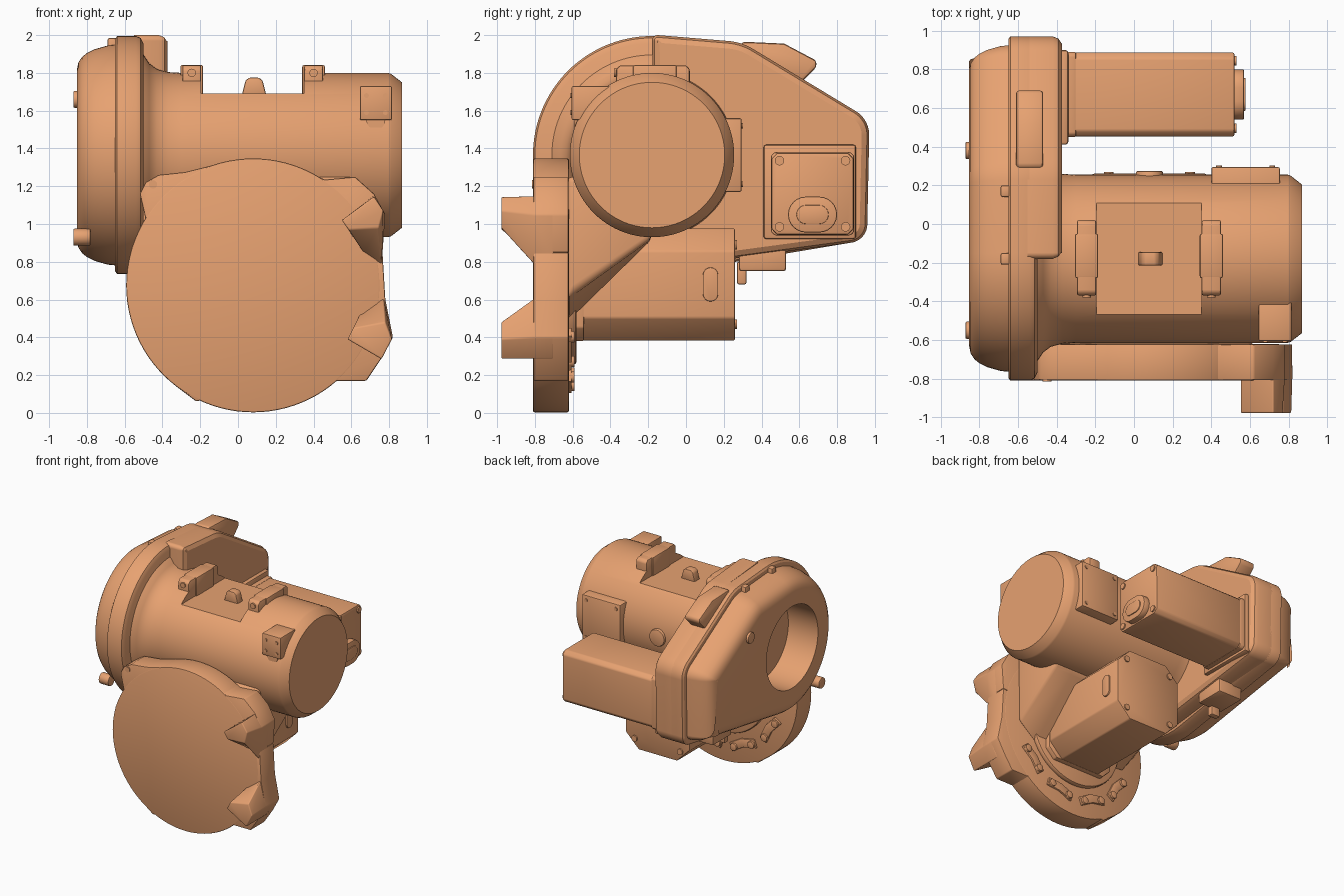
import bpy, bmesh, math
from mathutils import Vector, Matrix

if "Cube" in bpy.data.objects:
    bpy.data.objects.remove(bpy.data.objects["Cube"])

I = Matrix.Identity(4)
PAINT = bpy.data.materials.new("tan_paint")
PAINT.diffuse_color = (0.80, 0.36, 0.165, 1)
PAINT.use_nodes = True
PAINT.node_tree.nodes["Principled BSDF"].inputs["Base Color"].default_value = PAINT.diffuse_color

def make(name, rings, bevel=0.0, seg=3, mat=I):
    """Capped loft through rings of equal point count."""
    bm = bmesh.new()
    loops = [[bm.verts.new(mat @ Vector(p)) for p in r] for r in rings]
    n = len(loops[0])
    for a, b in zip(loops, loops[1:]):
        for i in range(n):
            bm.faces.new((a[i], a[(i + 1) % n], b[(i + 1) % n], b[i]))
    bm.faces.new(loops[0])
    bm.faces.new(loops[-1])
    bmesh.ops.recalc_face_normals(bm, faces=bm.faces)
    me = bpy.data.meshes.new(name)
    bm.to_mesh(me)
    bm.free()
    me.materials.append(PAINT)
    ob = bpy.data.objects.new(name, me)
    bpy.context.collection.objects.link(ob)
    if bevel:
        m = ob.modifiers.new("bevel", 'BEVEL')
        m.width, m.segments, m.limit_method = bevel, seg, 'ANGLE'
        m.angle_limit = math.radians(32)
    return ob

def at(axis, t, u, v):
    return {'x': (t, u, v), 'y': (u, t, v), 'z': (u, v, t)}[axis]

def prism(name, pts, axis, a, b, bevel=0.0, mat=I):
    return make(name, [[at(axis, t, u, v) for u, v in pts] for t in (a, b)], bevel, 2, mat)

def circle(u, v, r, n=64):
    return [(u + r * math.cos(2 * math.pi * i / n), v + r * math.sin(2 * math.pi * i / n)) for i in range(n)]

def rect(u0, u1, v0, v1, c=0.0):
    if not c:
        return [(u0, v0), (u1, v0), (u1, v1), (u0, v1)]
    return [(u0 + c, v0), (u1 - c, v0), (u1, v0 + c), (u1, v1 - c),
            (u1 - c, v1), (u0 + c, v1), (u0, v1 - c), (u0, v0 + c)]

def oval(cu, cv, r, flat):
    """Stadium outline, long in v."""
    a = [(r * math.cos(math.pi * i / 12), flat + r * math.sin(math.pi * i / 12)) for i in range(13)]
    return [(cu + u, cv + v) for u, v in a + [(-u, -v) for u, v in a]]

def box(name, x0, x1, y0, y1, z0, z1, bevel=0.0):
    return prism(name, rect(x0, x1, y0, y1), 'z', z0, z1, bevel)

def cyl(name, axis, u, v, r, a, b, bevel=0.0, mat=I, n=24):
    return prism(name, circle(u, v, r, n), axis, a, b, bevel, mat)

def hull(circles, inset=0.0, n=120):
    """Outline around several circles (y, z, r), shrunk by inset."""
    out = []
    for i in range(n):
        d = Vector((math.cos(2 * math.pi * i / n), math.sin(2 * math.pi * i / n)))
        u, v, r = max(circles, key=lambda c: c[0] * d.x + c[1] * d.y + c[2])
        out.append((u + (r - inset) * d.x, v + (r - inset) * d.y))
    return out

def shell(name, circles, steps):
    return make(name, [[(x, u, v) for u, v in hull(circles, k)] for x, k in steps])

def cut(target, cutter):
    m = target.modifiers.new("cut", 'BOOLEAN')
    m.operation, m.object, m.solver = 'DIFFERENCE', cutter, 'EXACT'
    cutter.hide_render = True
    cutter.hide_set(True)

CY, CZ = -0.18, 1.365   # main motor axis

# gear housing and its domed cover
SIDE = [(CY, CZ, 0.63), (0.2, 1.67, 0.30), (0.82, 1.47, 0.15), (0.86, 1.0, 0.10)]
housing = shell("gear_housing", SIDE, [(-0.65, 0.015), (-0.64, 0), (-0.54, 0), (-0.515, 0.01), (-0.50, 0.04)])
cover = shell("gear_cover", SIDE, [(-0.64, 0.045), (-0.69, 0.05), (-0.76, 0.07), (-0.80, 0.09),
                                   (-0.825, 0.11), (-0.845, 0.14), (-0.853, 0.18)])
bore = cyl("bore_cutter", 'x', CY, CZ, 0.34, -1.0, -0.58, n=64)
cut(cover, bore)
cut(housing, bore)
REAR = [(-0.15, 1.97, 0.03), (0.2, 1.67, 0.30), (0.82, 1.47, 0.15), (0.86, 1.0, 0.10), (-0.1, 0.83, 0.06)]
shell("housing_rear_body", REAR, [(-0.55, 0), (-0.42, 0), (-0.39, 0.012), (-0.372, 0.04)])
prism("top_rib", [(0.25, 1.9), (0.3, 1.965), (0.52, 1.955), (0.69, 1.865), (0.69, 1.83), (0.6, 1.74)],
      'x', -0.61, -0.47, 0.015)
for y, z in ((0.38, 1.66), (-0.55, 0.93)):
    cyl("cover_bolt", 'x', y, z, 0.045, -0.872, -0.78, 0.008)
for y, z in ((0.17, 1.93), (CY, 1.95)):
    box("cover_clip", -0.69, -0.64, y - 0.03, y + 0.03, z - 0.08, z + 0.035, 0.01)
box("housing_foot", -0.62, -0.40, 0.28, 0.53, 0.75, 0.9, 0.015)
box("foot_tab", -0.58, -0.5, 0.27, 0.32, 0.68, 0.8, 0.01)

# main motor barrel with machined flat on top
prof = [(-0.56, 0.56), (-0.50, 0.53), (-0.47, 0.485), (-0.43, 0.455), (-0.37, 0.439), (-0.3, 0.435),
        (0.795, 0.435), (0.81, 0.43), (0.868, 0.385)]
barrel = make("motor_barrel", [[(x, u, v) for u, v in circle(CY, CZ, r, 96)] for x, r in prof])
cut(barrel, box("flat_cutter", -0.195, 0.35, -0.7, 0.4, 1.69, 2.2))

# top mounting lugs
for x0, x1 in ((-0.305, -0.185), (0.34, 0.46)):
    xm = (x0 + x1) / 2
    prism("top_lug", [(-0.37, 1.68), (-0.37, 1.82), (-0.35, 1.84), (0.0, 1.84), (0.02, 1.82), (0.02, 1.68)],
          'x', x0 + 0.01, x1 - 0.01, 0.01)
    box("lug_body", x0, x1, -0.28, -0.05, 1.68, 1.842, 0.01)
    cyl("lug_bolt", 'y', xm, 1.80, 0.022, -0.38, -0.36)
prism("centre_lug", [(0.02, 1.68), (0.04, 1.76), (0.06, 1.775), (0.11, 1.775), (0.13, 1.76), (0.15, 1.68)],
      'y', -0.215, -0.145, 0.008)

# terminal block on barrel front, inspection plate and boss on its back
box("terminal_block", 0.645, 0.815, -0.605, -0.38, 1.55, 1.73, 0.008)
for x in (0.68, 0.78):
    for z in (1.59, 1.68):
        cyl("terminal_bolt", 'y', x, z, 0.013, -0.612, -0.6, n=12)
cyl("terminal_boss", 'y', 0.73, 1.55, 0.05, -0.59, -0.4)
box("inspection_plate", 0.40, 0.755, 0.1, 0.295, 1.17, 1.56, 0.01)
for x in (0.44, 0.715):
    for z in (1.21, 1.52):
        cyl("plate_bolt", 'y', x, z, 0.015, 0.29, 0.302, n=12)
cyl("rear_boss", 'y', 0.08, CZ, 0.07, 0.2, 0.275, 0.01, n=32)

# mounting disc with its outline ears
DX, DZ = 0.08, 0.675
cyl("mounting_disc", 'y', DX, DZ, 0.672, -0.81, -0.62, 0.008, n=96)
EARS = [
    [(-0.49, 1.03), (-0.52, 1.16), (-0.49, 1.22), (-0.42, 1.26), (-0.28, 1.275), (-0.1, 1.32), (-0.1, 0.9), (-0.57, 0.86)],
    [(0.35, 1.28), (0.46, 1.235), (0.62, 1.25), (0.72, 1.16), (0.78, 1.05), (0.765, 0.85), (0.40, 0.8)],
    [(0.45, 0.13), (0.52, 0.17), (0.68, 0.17), (0.76, 0.29), (0.82, 0.40), (0.78, 0.60), (0.765, 0.85), (0.4, 0.8)],
    [(-0.34, 0.15), (-0.22, 0.06), (-0.1, 0.1), (-0.2, 0.3)]]
for pts in EARS:
    prism("disc_ear", pts, 'y', -0.808, -0.622, 0.008)
cyl("disc_pin", 'y', -0.45, 1.21, 0.022, -0.815, -0.78)

# forward stops on the right of the disc: front outline, back outline
UP = ([(0.55, 1.02), (0.72, 1.145), (0.77, 1.07), (0.745, 0.98), (0.585, 0.97)],
      [(0.55, 1.02), (0.72, 1.15), (0.78, 1.05), (0.76, 0.78), (0.665, 0.85)])
LOW = ([(0.58, 0.39), (0.76, 0.285), (0.815, 0.39), (0.78, 0.48), (0.61, 0.45)],
       [(0.58, 0.39), (0.76, 0.285), (0.82, 0.40), (0.77, 0.61), (0.645, 0.52)])
for name, (front, back) in (("upper_stop", UP), ("lower_stop", LOW)):
    make(name, [[(u, y, v) for u, v in p] for p, y in ((front, -0.978), (back, -0.80), (back, -0.70))], 0.008)

# sloped neck joining disc, barrel and housing
make("neck", [[(x, -0.63, 1.25), (x, -0.2, 1.25), (x, -0.18, 0.92), (x, -0.63, z)]
              for x, z in ((-0.54, 0.75), (-0.4, 0.55), (0.45, 0.48), (0.62, 0.62))], 0.03)
cyl("neck_flange", 'y', DX, DZ, 0.42, -0.63, -0.58, 0.015, n=64)

# servo motors, built along local z
def servo(name, mat, h, ch, length):
    prism(name + "_flange", rect(-h, h, -h, h, ch * 0.6), 'z', 0, 0.08, 0.008, mat)
    prism(name + "_body", rect(-h + 0.003, h - 0.003, -h + 0.003, h - 0.003, ch), 'z', 0.07, length, 0.01, mat)
    k = h - max(0.045, ch * 0.75)
    for sx in (-k, k):
        for sy in (-k, k):
            cyl(name + "_bolt", 'z', sx, sy, 0.025, length - 0.01, length + 0.01, 0, mat, 16)

REAR_M = Matrix.Translation((-0.38, 0.67, 1.16)) @ Matrix.Rotation(math.pi / 2, 4, 'Y')
servo("rear_servo", REAR_M, 0.22, 0.03, 0.90)
prism("rear_servo_socket", oval(0.11, 0, 0.095, 0.035), 'z', 0.88, 0.95, 0.008, REAR_M)
prism("rear_servo_plug", oval(0.11, 0, 0.05, 0.035), 'z', 0.90, 0.957, 0.004, REAR_M)
box("rear_servo_seat", -0.40, -0.34, 0.41, 0.90, 0.92, 1.42, 0.015)
LOW_M = Matrix.Translation((DX, -0.62, 0.68)) @ Matrix.Rotation(-math.pi / 2, 4, 'X')
servo("lower_servo", LOW_M, 0.30, 0.12, 0.88)
prism("lower_servo_socket", oval(0.13, 0.68, 0.04, 0.05), 'x', DX + 0.28, DX + 0.31, 0.004)

# link plates behind the disc
for deg in (215, 250, 285, 320):
    m = Matrix.Translation((DX, 0, DZ)) @ Matrix.Rotation(-math.radians(deg), 4, 'Y')
    prism("link_plate", [(0.49, -0.12), (0.56, -0.12), (0.54, 0), (0.56, 0.12), (0.49, 0.12), (0.47, 0)],
          'y', -0.63, -0.605, 0.006, m)
    for v in (-0.085, 0.085):
        cyl("link_bolt", 'y', 0.525, v, 0.03, -0.63, -0.59, 0.004, m, 16)

# bake modifiers, then smooth with sharp edges kept
bpy.context.view_layer.update()
dg = bpy.context.evaluated_depsgraph_get()
parts = [o for o in bpy.data.objects if not o.hide_render]
baked = [(o, bpy.data.meshes.new_from_object(o.evaluated_get(dg))) for o in parts]
for o, me in baked:
    o.modifiers.clear()
    o.data = me
for o in [o for o in bpy.data.objects if o.hide_render]:
    bpy.data.objects.remove(o)
for o in parts:
    o.select_set(True)
bpy.context.view_layer.objects.active = parts[0]
bpy.ops.object.shade_smooth_by_angle(angle=math.radians(32))
